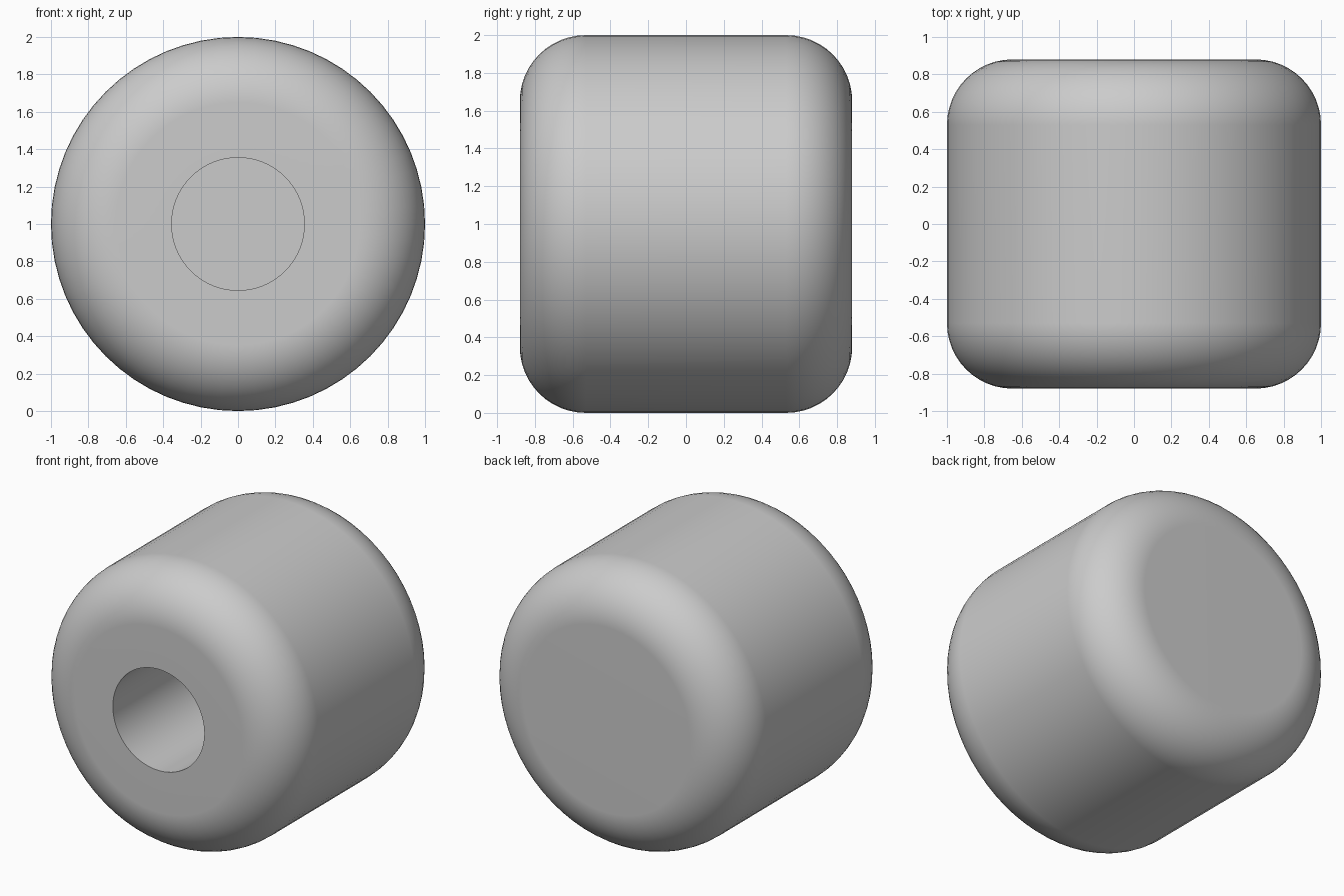
import bpy
import bmesh
from math import sin, cos, pi, radians
from mathutils import Vector, Matrix

cube = bpy.data.objects.get("Cube")
if cube:
    bpy.data.objects.remove(cube, do_unlink=True)

RADIUS, HALF, FILLET = 1.0, 0.88, 0.35
BORE, DEPTH = 0.355, 1.2
SEGMENTS, ARC = 64, 12

# Flat grey material
grey = bpy.data.materials.new("grey")
grey.use_nodes = True
colour = (0.6, 0.6, 0.6, 1)
grey.diffuse_color = colour
grey.node_tree.nodes["Principled BSDF"].inputs["Base Color"].default_value = colour


def fillet(side):
    """Quarter-round points (radius, y), from the end face to the wall."""
    return [(RADIUS - FILLET + FILLET * sin(i / ARC * pi / 2),
             side * (HALF - FILLET + FILLET * cos(i / ARC * pi / 2)))
            for i in range(ARC + 1)]


# Half section: blind bore, rounded front, wall, rounded closed back
floor_y = -HALF + DEPTH
profile = [(0, floor_y), (BORE, floor_y), (BORE, -HALF)]
profile += fillet(-1) + fillet(1)[::-1] + [(0, HALF)]

# Turn the section around the front-to-back axis
bm = bmesh.new()
verts = [bm.verts.new((r, y, RADIUS)) for r, y in profile]
edges = [bm.edges.new(pair) for pair in zip(verts, verts[1:])]
bmesh.ops.spin(bm, geom=verts + edges, cent=(0, 0, RADIUS), axis=(0, 1, 0),
               angle=2 * pi, steps=SEGMENTS, use_merge=False)
bmesh.ops.remove_doubles(bm, verts=bm.verts, dist=0.0005)
bmesh.ops.recalc_face_normals(bm, faces=bm.faces)
mesh = bpy.data.meshes.new("rounded_knob")
bm.to_mesh(mesh)
bm.free()
mesh.materials.append(grey)

knob = bpy.data.objects.new("rounded_knob", mesh)
bpy.context.collection.objects.link(knob)

# Smooth rounding with a crisp bore rim and flat ends
bpy.ops.object.select_all(action="DESELECT")
knob.select_set(True)
bpy.context.view_layer.objects.active = knob
bpy.ops.object.shade_smooth_by_angle(angle=radians(30))
weighted = knob.modifiers.new("flat_ends", "WEIGHTED_NORMAL")
weighted.keep_sharp = True
